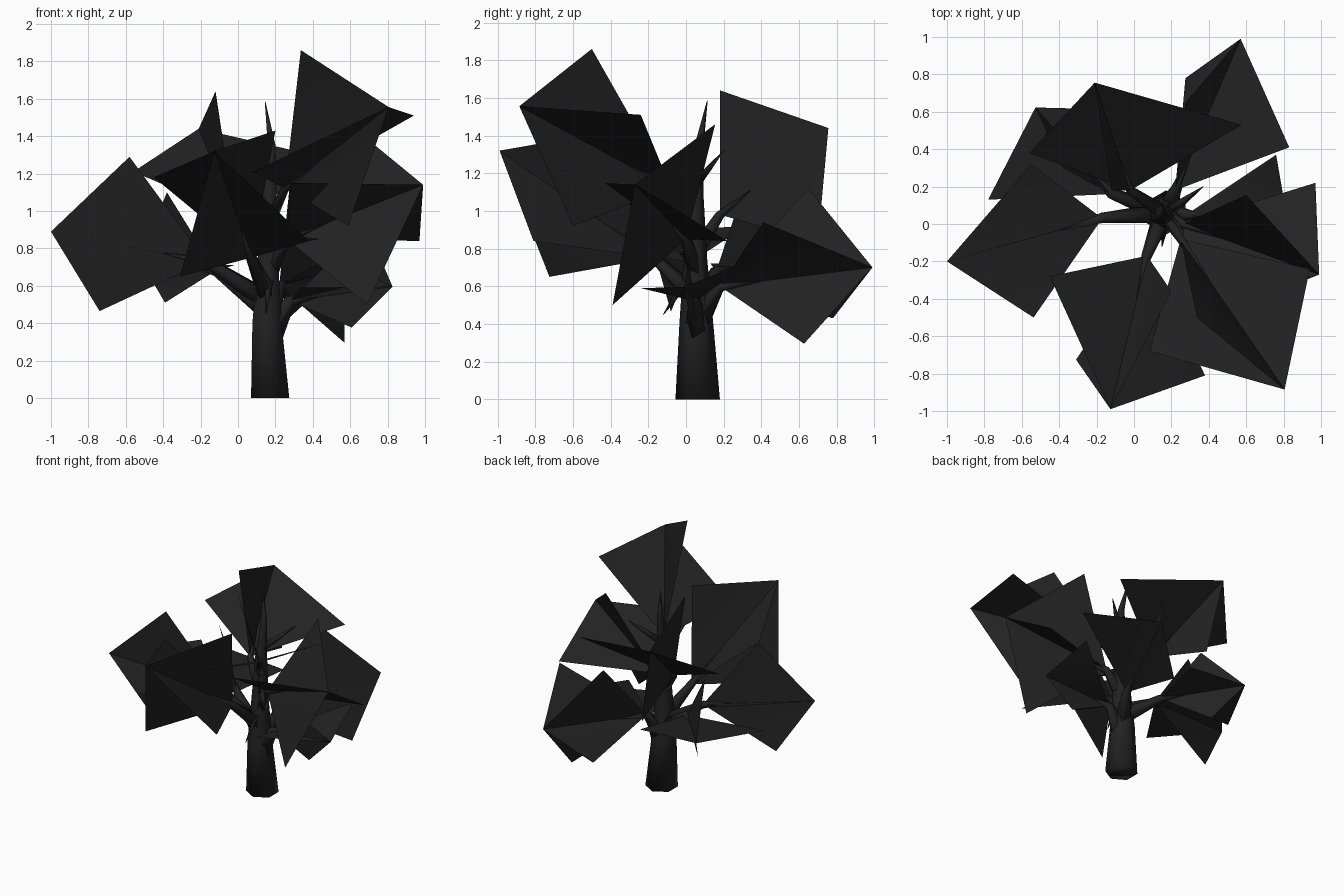
import bpy, bmesh, math
from mathutils import Vector as V

if "Cube" in bpy.data.objects:
    bpy.data.objects.remove(bpy.data.objects["Cube"])

mat = bpy.data.materials.new("charcoal")
mat.diffuse_color = (0.016, 0.016, 0.016, 1)
mat.use_nodes = True
mat.node_tree.nodes["Principled BSDF"].inputs["Base Color"].default_value = mat.diffuse_color


def finish(name, bm, smooth=True):
    me = bpy.data.meshes.new(name)
    bm.to_mesh(me)
    bm.free()
    me.materials.append(mat)
    for p in me.polygons:
        p.use_smooth = smooth
    ob = bpy.data.objects.new(name, me)
    bpy.context.collection.objects.link(ob)
    return ob


def limb(name, path, radii, sides, level=False):
    """Tapered tube through the path, closed at both ends."""
    bm = bmesh.new()
    pts = [V(p) for p in path]
    rings = []
    for i, (p, r) in enumerate(zip(pts, radii)):
        d = pts[min(i + 1, len(pts) - 1)] - pts[max(i - 1, 0)]
        d = V((0, 0, 1)) if level else d.normalized()
        a = d.cross(V((1, 0, 0)) if level else V((0, 0, 1))).normalized()
        b = d.cross(a)
        rings.append([bm.verts.new(p + r * (math.cos(t) * a + math.sin(t) * b))
                      for t in (2 * math.pi * k / sides for k in range(sides))])
    for lo, hi in zip(rings, rings[1:]):
        for k in range(sides):
            n = (k + 1) % sides
            bm.faces.new((lo[k], lo[n], hi[n], hi[k]))
    bm.faces.new(rings[0][::-1])
    bm.faces.new(rings[-1])
    bmesh.ops.recalc_face_normals(bm, faces=bm.faces)
    return finish(name, bm)


def leaf_card(name, base, tip, s1, s2=None):
    """Quad leaf folded from base to tip; a missing side corner mirrors the other."""
    s2 = s2 or V(base) + V(tip) - V(s1)
    bm = bmesh.new()
    b, t, p, q = [bm.verts.new(c) for c in (base, tip, s1, s2)]
    bm.faces.new((b, t, p))
    bm.faces.new((t, b, q))
    bm.normal_update()
    if sum(f.normal.z for f in bm.faces) < 0:
        bmesh.ops.reverse_faces(bm, faces=bm.faces)
    return finish(name, bm)


# trunk
limb("trunk",
     [(.172, .062, 0), (.155, .055, .4), (.16, .05, .75), (.17, .05, 1.1),
      (.18, .07, 1.35), (.145, .113, 1.585)],
     [.118, .09, .062, .042, .024, .002], 6, level=True)


def cluster(name, base, tip, flat, upright):
    """Two crossed leaf cards sharing the base-tip line, on a branch from the trunk."""
    leaf_card(name + "_flat_leaf", base, tip, *flat)
    leaf_card(name + "_upright_leaf", base, tip, *upright)
    b, t = V(base), V(tip)
    z0 = 1.05 * b.z - .25
    limb(name + "_branch", [(.16, .055, z0), b, b.lerp(t, .28)],
         [.09 - .06 * z0, .04 - .018 * z0, .002], 5)


# leaf clusters around the crown
cluster("left", (-.17, .03, .73), (-1, -.2, .89),
        [(-.537, -.5, .8), (-.55, .32, .92)], [(-.58, -.08, 1.29), (-.74, -.08, .465)])
cluster("front", (.07, -.17, .75), (-.126, -.99, 1.32),
        [(-.45, -.28, 1.18), (.38, -.81, .84)], [(.2, -.36, 1.43), (-.31, -.725, .65)])
cluster("top_front", (.25, -.08, 1.12), (.805, -.885, 1.556),
        [(.083, -.68, 1.21), (.94, -.24, 1.51)], [(.336, -.5, 1.86), (.59, -.6, .92)])
cluster("right", (.26, 0, .85), (.99, -.27, 1.14),
        [(.97, .22, .84)], [(.6, .155, 1.46), (.69, -.39, .5)])
cluster("low_right", (.28, .05, .52), (.826, -.01, .596),
        [(.76, .37, .75), (.34, -.24, .59)], [(.607, .03, .377)])
cluster("back_right", (.22, .18, .6), (.57, .99, .7),
        [(.275, .78, .43), (.83, .41, .94)], [(.275, .65, 1.12), (.57, .627, .295)])
cluster("back", (-.02, .18, .98), (-.21, .756, 1.44),
        [(-.56, .38, 1.21), (.575, .53, 1.26)], [(-.12, .18, 1.64), (-.1, .7, .83)])
cluster("back_left", (-.12, .16, .68), (-.527, .623, .74),
        [(-.78, .13, .72), (-.02, .61, .71)], [(-.38, .3, 1.1), (-.39, .405, .51)])

# small bare twigs near the crown
for i, (a, b) in enumerate([((.18, .06, 1.15), (.37, .2, 1.32)),
                            ((.17, .05, .7), (.15, -.12, .45)),
                            ((.17, .05, .85), (.43, -.28, .85))]):
    a, b = V(a), V(b)
    limb("twig_%d" % (i + 1), [a, a.lerp(b, .5), b], [.03, .018, .002], 4)
